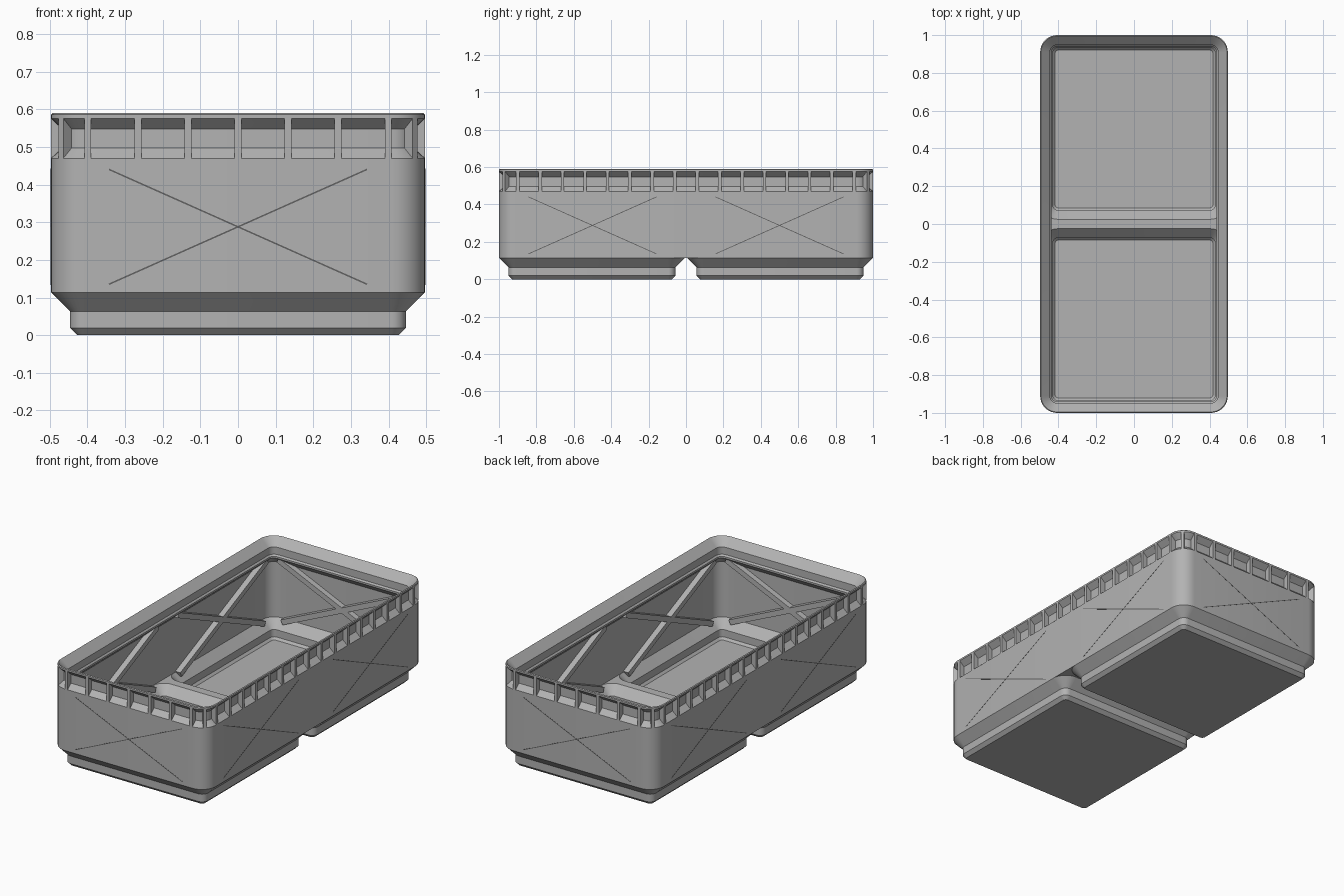
import bpy, bmesh, math
from mathutils import Vector

if "Cube" in bpy.data.objects:
    bpy.data.objects.remove(bpy.data.objects["Cube"])

HX, HY, R, FOOT_Y = 0.497, 1.0, 0.09, 0.503
SEG = 8


def material(name, v):
    m = bpy.data.materials.new(name)
    m.diffuse_color = (v, v, v, 1)
    m.use_nodes = True
    m.node_tree.nodes["Principled BSDF"].inputs["Base Color"].default_value = m.diffuse_color
    return m


GREY = material("plain grey", 0.45)
DARK = material("slit grey", 0.12)


def finish(bm, name, mat, smooth=False):
    me = bpy.data.meshes.new(name)
    bm.to_mesh(me)
    bm.free()
    ob = bpy.data.objects.new(name, me)
    bpy.context.collection.objects.link(ob)
    me.materials.append(mat)
    if smooth:
        bpy.ops.object.select_all(action='DESELECT')
        ob.select_set(True)
        bpy.context.view_layer.objects.active = ob
        bpy.ops.object.shade_smooth_by_angle(angle=math.radians(25))
    return ob


def ring(hx, hy, r, z, cy=0.0):
    """Rounded rectangle, counter-clockwise from the +x side."""
    pts = []
    for k, (sx, sy) in enumerate(((1, 1), (-1, 1), (-1, -1), (1, -1))):
        for i in range(SEG + 1):
            a = math.pi / 2 * (k + i / SEG)
            pts.append(Vector((sx * (hx - r) + r * math.cos(a),
                               cy + sy * (hy - r) + r * math.sin(a), z)))
    return pts


def loft(bm, rings, cap_first=False, cap_last=False):
    vs = [[bm.verts.new(p) for p in rg] for rg in rings]
    n = len(vs[0])
    for a, b in zip(vs, vs[1:]):
        for i in range(n):
            j = (i + 1) % n
            bm.faces.new((a[i], a[j], b[j], b[i]))
    if cap_first:
        bm.faces.new(vs[0][::-1])
    if cap_last:
        bm.faces.new(vs[-1])


def bridge_plate(bm, rg, up):
    """Flat web between the two feet, following their rounded corners."""
    near = rg[2 * (SEG + 1):]
    pts = near + [Vector((p.x, -p.y, p.z)) for p in reversed(near)]
    f = bm.faces.new([bm.verts.new(p) for p in pts])
    f.normal_update()
    if (f.normal.z > 0) != up:
        f.normal_flip()


# Bin shell: outside wall with recessed band, stacking lip, inside wall
bm = bmesh.new()
wall = [(0, 0.114), (0, 0.470), (0.030, 0.497), (0.030, 0.548), (0, 0.576),
        (0, 0.586), (0.005, 0.590), (0.052, 0.545), (0.052, 0.503),
        (0.060, 0.494), (0.060, 0.484), (0.019, 0.445), (0.019, 0.125)]
loft(bm, [ring(HX - d, HY - d, R - d, z) for d, z in wall])

# Feet: tapered outside and hollow inside
outside = [(0.427, 0.019, 0), (0.446, 0.038, 0.019), (0.446, 0.038, 0.063),
           (HX, R, 0.114)]
inside = [(0.478, R - 0.019, 0.125), (0.430, 0.027, 0.075),
          (0.430, 0.027, 0.033), (0.418, 0.018, 0.020)]
for s in (1, -1):
    loft(bm, [ring(h, h, r, z, s * FOOT_Y) for h, r, z in outside], cap_first=True)
    loft(bm, [ring(h, h, r, z, s * FOOT_Y) for h, r, z in inside], cap_last=True)
bridge_plate(bm, ring(HX, HX, R, 0.114, FOOT_Y), False)
bridge_plate(bm, ring(0.478, 0.478, R - 0.019, 0.125, FOOT_Y), True)
bmesh.ops.remove_doubles(bm, verts=bm.verts, dist=1e-5)
finish(bm, "bin_shell", GREY, smooth=True)


def prism(bm, profile, direction):
    """Extrude a polygon along a vector."""
    a = [bm.verts.new(p) for p in profile]
    b = [bm.verts.new(p + direction) for p in profile]
    n = len(a)
    faces = [bm.faces.new(a[::-1]), bm.faces.new(b)]
    for i in range(n):
        j = (i + 1) % n
        faces.append(bm.faces.new((a[i], a[j], b[j], b[i])))
    bmesh.ops.recalc_face_normals(bm, faces=faces)


# Dividers that split the recessed band into cells
bm = bmesh.new()


def divider(x, y, ang, w=0.018):
    n = Vector((-math.cos(ang), -math.sin(ang), 0))
    t = Vector((-n.y, n.x, 0))
    prof = [Vector((x, y, z)) + n * d - t * w / 2
            for d, z in ((0, 0.470), (0.031, 0.497), (0.031, 0.548), (0, 0.576))]
    prism(bm, prof, t * w)


for s in (1, -1):
    for i in range(-3, 4):
        divider(i * 0.133, s * HY, s * math.pi / 2)
    for i in range(16):
        divider(s * HX, -0.9 + i * 0.12, 0 if s > 0 else math.pi)
    for q in (1, -1):
        a = math.atan2(q, s)
        divider(s * (HX - R) + R * math.cos(a), q * (HY - R) + R * math.sin(a), a)
finish(bm, "band_dividers", GREY)


# Crossed braces on the inside and matching slits on the outside of each panel
def bar(bm, centre, n, sign, lo, hi, w, d0, d1):
    t = Vector((-n.y, n.x, 0)) * sign
    along = (t + Vector((0, 0, 0.445))).normalized()
    across = n.cross(along) * w / 2
    p0, p1 = (centre + (t + Vector((0, 0, 0.445))) * k for k in (lo, hi))
    prism(bm, [p + n * d0 for p in (p0 - across, p1 - across, p1 + across, p0 + across)],
          n * (d1 - d0))


braces, slits = bmesh.new(), bmesh.new()
panels = []
for s in (1, -1):
    panels.append((Vector((0, s * HY, 0.288)), Vector((0, -s, 0))))
    for q in (1, -1):
        panels.append((Vector((s * HX, q * 0.5, 0.288)), Vector((-s, 0, 0))))
for c, n in panels:
    for sign in (1, -1):
        bar(braces, c, n, sign, -0.385, 0.41, 0.03, 0.016, 0.052)
        bar(slits, c, n, sign, -0.343, 0.343, 0.004, -0.0006, 0.004)
finish(braces, "inner_braces", GREY)
finish(slits, "outer_slits", DARK)
